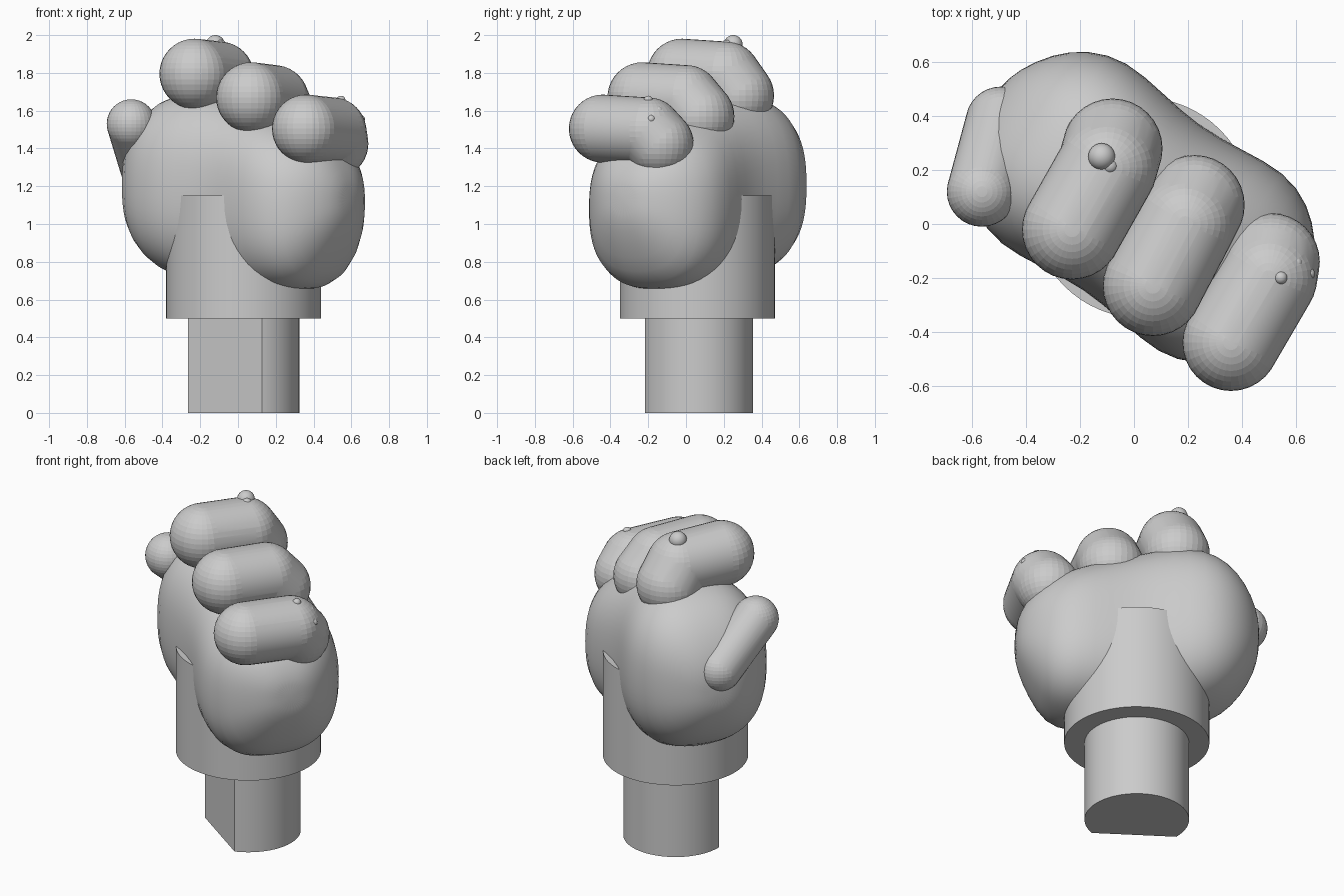
import bpy, bmesh, math
from mathutils import Vector, Matrix

if "Cube" in bpy.data.objects:
    bpy.data.objects.remove(bpy.data.objects["Cube"], do_unlink=True)

# One plain grey for everything
GREY = (0.6, 0.6, 0.6, 1)
mat = bpy.data.materials.new("plain grey")
mat.use_nodes = True
mat.diffuse_color = GREY
mat.node_tree.nodes["Principled BSDF"].inputs["Base Color"].default_value = GREY

CENTRE = Vector((0.03, 0.06, 0))
ACROSS = Vector((0.82, -0.57, 0)).normalized()   # thumb side to little finger
BACK = Vector((0.57, 0.82, 0)).normalized()      # fingertips to back of hand


def finish(name, bm, angle):
    """Turn a bmesh into a shaded object."""
    bmesh.ops.recalc_face_normals(bm, faces=bm.faces[:])
    mesh = bpy.data.meshes.new(name)
    bm.to_mesh(mesh)
    bm.free()
    mesh.materials.append(mat)
    obj = bpy.data.objects.new(name, mesh)
    bpy.context.collection.objects.link(obj)
    bpy.ops.object.select_all(action="DESELECT")
    obj.select_set(True)
    bpy.context.view_layer.objects.active = obj
    bpy.ops.object.shade_smooth_by_angle(angle=math.radians(angle))
    return obj


def cylinder(radius, low, high):
    bm = bmesh.new()
    bmesh.ops.create_cone(bm, cap_ends=True, segments=64, radius1=radius,
                          radius2=radius, depth=high - low,
                          matrix=Matrix.Translation(CENTRE + Vector((0, 0, (low + high) / 2))))
    return bm


def ball(bm, pos, radius):
    return bmesh.ops.create_uvsphere(bm, u_segments=32, v_segments=20, radius=radius,
                                     matrix=Matrix.Translation(pos))["verts"]


def chain(name, joints, radius):
    """Round-ended limb: a capsule hull between each pair of joints."""
    bm = bmesh.new()
    for a, b in zip(joints, joints[1:]):
        verts = ball(bm, a, radius) + ball(bm, b, radius)
        out = bmesh.ops.convex_hull(bm, input=verts)
        inner = {g for g in out["geom_interior"] if isinstance(g, bmesh.types.BMVert)}
        bmesh.ops.delete(bm, geom=list(inner), context="VERTS")
    return finish(name, bm, 60)


# Peg with one flat side, and the round sleeve above it
bm = cylinder(0.295, 0, 0.6)
cut = bmesh.ops.bisect_plane(bm, geom=bm.verts[:] + bm.edges[:] + bm.faces[:],
                             plane_co=CENTRE - BACK * 0.172, plane_no=-BACK,
                             clear_outer=True)
bmesh.ops.holes_fill(bm, edges=[e for e in bm.edges if e.is_boundary], sides=0)
finish("peg", bm, 25)
finish("sleeve", cylinder(0.41, 0.5, 1.15), 30)

# Palm: rounded sections from thumb side to little finger side
# (position across, half thickness, lowest z, highest z)
sections = [
    (-0.69, 0.07, 1.12, 1.26), (-0.67, 0.16, 1.02, 1.38), (-0.6, 0.28, 0.89, 1.52),
    (-0.5, 0.37, 0.78, 1.63), (-0.36, 0.42, 0.71, 1.7), (-0.18, 0.395, 0.68, 1.71),
    (0, 0.37, 0.66, 1.66), (0.18, 0.39, 0.645, 1.6), (0.36, 0.415, 0.64, 1.54),
    (0.5, 0.365, 0.67, 1.47), (0.6, 0.27, 0.82, 1.4), (0.67, 0.16, 0.97, 1.28),
    (0.69, 0.07, 1.06, 1.2)]
SIDES, POWER = 32, 2 / 2.5
bm = bmesh.new()
rings = []
for u, half, low, high in sections:
    ring = []
    for i in range(SIDES):
        a = math.tau * i / SIDES
        c, s = math.cos(a), math.sin(a)
        n = math.copysign(abs(c) ** POWER, c) * half
        z = (low + high) / 2 + math.copysign(abs(s) ** POWER, s) * (high - low) / 2
        ring.append(bm.verts.new(CENTRE + ACROSS * u + BACK * n + Vector((0, 0, z))))
    rings.append(ring)
for r, t in zip(rings, rings[1:]):
    for i in range(SIDES):
        j = (i + 1) % SIDES
        bm.faces.new((r[i], r[j], t[j], t[i]))
bm.faces.new(rings[0])
bm.faces.new(rings[-1])
palm = finish("palm", bm, 180)
palm.modifiers.new("smooth", "SUBSURF").levels = 1
palm.modifiers["smooth"].render_levels = 1

# Fingers (tip, knuckle, base) and thumb
chain("first_finger", [(-0.23, -0.02, 1.795), (-0.1, 0.21, 1.78), (-0.08, 0.28, 1.68)], 0.186)
chain("middle_finger", [(0.07, -0.23, 1.67), (0.19, 0.0, 1.655), (0.225, 0.07, 1.57)], 0.186)
chain("little_finger", [(0.36, -0.44, 1.505), (0.5, -0.2, 1.49), (0.51, -0.14, 1.425)], 0.18)
chain("thumb", [(-0.565, 0.12, 1.53), (-0.495, 0.38, 1.3)], 0.13)

# Small bumps on the knuckles
bumps = [(-0.12, 0.25, 1.95, 0.05), (-0.09, 0.215, 1.945, 0.03),
         (0.545, -0.2, 1.655, 0.024), (0.603, -0.145, 1.6, 0.022), (0.65, -0.185, 1.555, 0.022)]
for k, (x, y, z, r) in enumerate(bumps):
    bm = bmesh.new()
    ball(bm, (x, y, z), r)
    finish(f"bump_{k + 1}", bm, 60)
